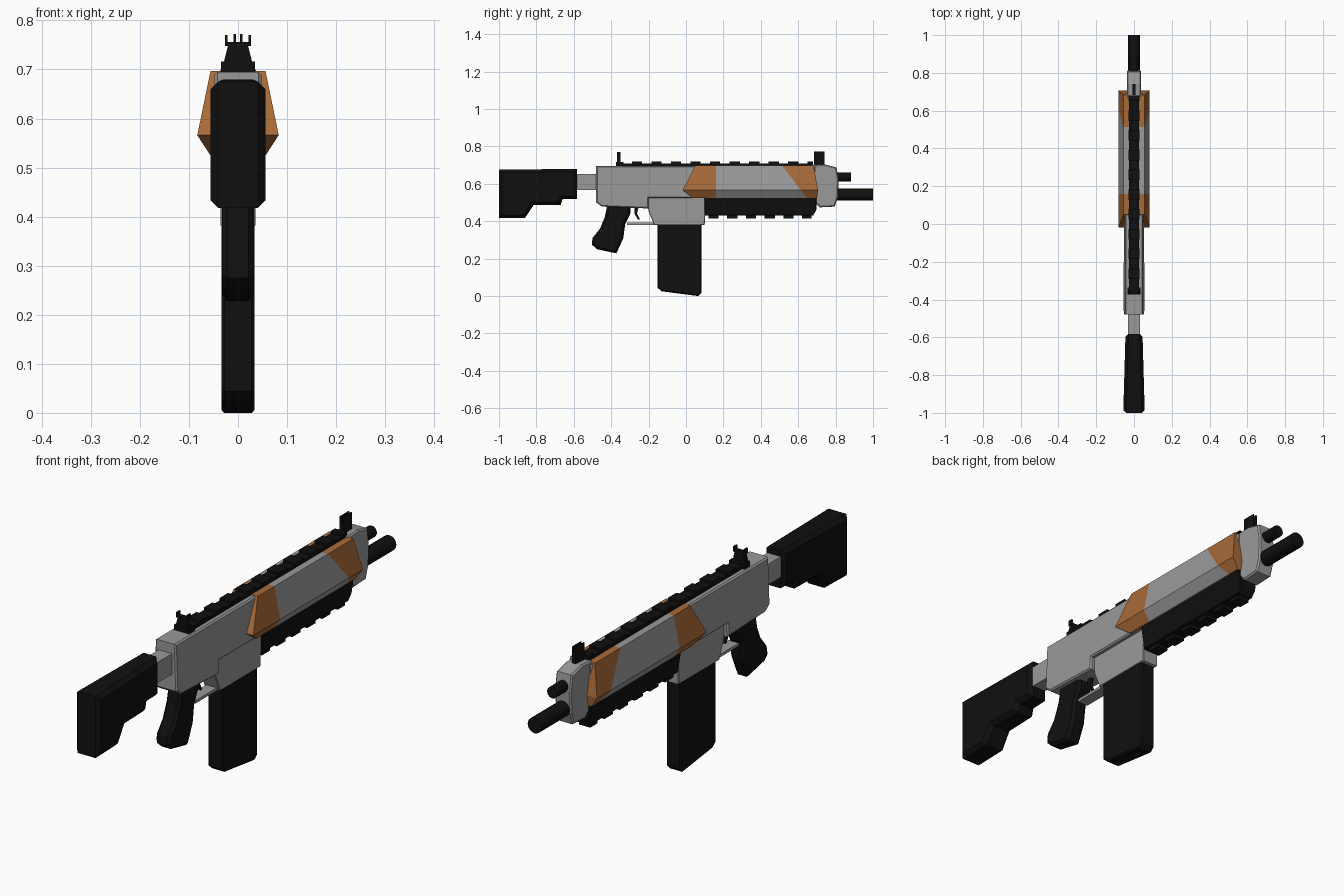
import bpy, bmesh, math
from mathutils import Vector

if "Cube" in bpy.data.objects:
    bpy.data.objects.remove(bpy.data.objects["Cube"])


def material(name, rgb):
    m = bpy.data.materials.new(name)
    m.diffuse_color = (*rgb, 1)
    m.use_nodes = True
    m.node_tree.nodes["Principled BSDF"].inputs["Base Color"].default_value = m.diffuse_color
    return m


GREY = material("grey metal", (0.32, 0.32, 0.32))
BLACK = material("black polymer", (0.005, 0.005, 0.005))
BROWN = material("orange brown paint", (0.39, 0.145, 0.04))


def finish(name, bm, mats, bevel=0.0):
    bmesh.ops.recalc_face_normals(bm, faces=bm.faces[:])
    if bevel:
        edges = [e for e in bm.edges if len(e.link_faces) == 2
                 and any(abs(f.normal.x) > 0.7 for f in e.link_faces)
                 and not all(abs(f.normal.x) > 0.7 for f in e.link_faces)]
        bmesh.ops.bevel(bm, geom=edges, offset=bevel, segments=1, affect='EDGES')
    mesh = bpy.data.meshes.new(name)
    bm.to_mesh(mesh)
    bm.free()
    ob = bpy.data.objects.new(name, mesh)
    bpy.context.collection.objects.link(ob)
    for m in mats:
        mesh.materials.append(m)
    return ob


def prism(name, profile, width, mat, bevel=0.0, x=0.0):
    """Side profile (y, z) given thickness; width is a half width or a function of y, z."""
    w = width if callable(width) else (lambda y, z: width)
    bm = bmesh.new()
    left = [bm.verts.new((x - w(y, z), y, z)) for y, z in profile]
    right = [bm.verts.new((x + w(y, z), y, z)) for y, z in profile]
    bm.faces.new(left)
    bm.faces.new(right[::-1])
    for i in range(len(profile)):
        j = (i + 1) % len(profile)
        bm.faces.new((left[i], right[i], right[j], left[j]))
    return finish(name, bm, [mat], bevel)


def box(name, y0, y1, z0, z1, w, mat, x=0.0, bevel=0.0):
    return prism(name, [(y0, z0), (y1, z0), (y1, z1), (y0, z1)], w, mat, bevel, x)


def tube(name, r, y0, y1, z):
    bpy.ops.mesh.primitive_cylinder_add(vertices=20, radius=r, depth=y1 - y0,
                                        location=(0, (y0 + y1) / 2, z),
                                        rotation=(math.pi / 2, 0, 0))
    ob = bpy.context.object
    ob.name = name
    ob.data.materials.append(BLACK)
    bpy.ops.object.shade_smooth_by_angle()


# Shoulder stock and its connecting bar
prism("stock", [(-1, 0.675), (-1, 0.418), (-0.86, 0.418), (-0.815, 0.486), (-0.67, 0.486),
                (-0.66, 0.52), (-0.582, 0.52), (-0.582, 0.68)],
      lambda y, z: 0.057 - 0.012 * (y + 1) / 0.42, BLACK, 0.016)
box("stock_bar", -0.6, -0.46, 0.567, 0.653, 0.031, GREY)

# Receiver: slightly wider toward the bottom
prism("receiver", [(-0.48, 0.695), (-0.48, 0.5), (-0.45, 0.478), (-0.2, 0.468), (-0.2, 0.523),
                   (0.69, 0.523), (0.69, 0.695)],
      lambda y, z: 0.054 - 0.035 * (z - 0.5), GREY, 0.006)

# Magazine well and magazine
prism("magazine_well", [(-0.21, 0.53), (-0.2, 0.45), (-0.17, 0.38), (0.1, 0.38), (0.105, 0.53)],
      0.036, GREY, 0.003)
prism("magazine", [(-0.153, 0.4), (-0.153, 0.045), (-0.13, 0.025), (0.065, 0.0), (0.084, 0.018),
                   (0.084, 0.4)], 0.034, BLACK, 0.006)

# Pistol grip, trigger and trigger guard
prism("grip", [(-0.42, 0.49), (-0.295, 0.49), (-0.298, 0.44), (-0.325, 0.385), (-0.335, 0.31),
               (-0.362, 0.25), (-0.372, 0.228), (-0.475, 0.25), (-0.503, 0.275), (-0.5, 0.31),
               (-0.46, 0.36), (-0.435, 0.42)], 0.033, BLACK, 0.012)
prism("trigger", [(-0.275, 0.48), (-0.252, 0.48), (-0.262, 0.44), (-0.247, 0.41),
                  (-0.257, 0.408), (-0.275, 0.44)], 0.007, BLACK)
box("trigger_guard", -0.315, -0.165, 0.38, 0.392, 0.024, GREY)

# Handguard: six-sided shell with pointed ends, painted in two bands
sections = [(0.055, 0.523, 0.04, 0.7), (0.083, 0.566, -0.018, 0.706), (0.056, 0.697, 0.05, 0.682)]
bm = bmesh.new()
rings = [[[bm.verts.new((s * w, y, z)) for y in ys] for w, z, *ys in sections] for s in (-1, 1)]
L, R = rings
for side in rings:
    for a, b in zip(side, side[1:]):
        bm.faces.new((a[0], a[1], b[1], b[0]))
for k in (0, 2):
    bm.faces.new((L[k][0], L[k][1], R[k][1], R[k][0]))
for e in (0, 1):
    for k in (0, 1):
        bm.faces.new((L[k][e], R[k][e], R[k + 1][e], L[k + 1][e]))
slant_co, slant_no = Vector((0, 0.515, 0.695)), Vector((0, 0.13, 0.1))
rear_co, rear_no = Vector((0, 0.16, 0)), Vector((0, 1, 0))
for co, no in ((slant_co, slant_no), (rear_co, rear_no)):
    bmesh.ops.bisect_plane(bm, geom=bm.verts[:] + bm.edges[:] + bm.faces[:],
                           plane_co=co, plane_no=no)
for f in bm.faces:
    c = f.calc_center_median()
    f.material_index = int(c.y < 0.16 or (c - slant_co).dot(slant_no) > 0)
finish("handguard", bm, [GREY, BROWN])

# Lower handguard with ribbed rail
prism("lower_handguard", [(0.1, 0.54), (0.1, 0.43), (0.68, 0.43), (0.697, 0.46), (0.697, 0.54)],
      lambda y, z: 0.035 + 0.15 * (z - 0.43), BLACK, 0.004)
for i in range(6):
    y = 0.12 + i * 0.1
    box(f"lower_rail_rib_{i + 1}", y, min(y + 0.055, 0.67), 0.415, 0.435, 0.026, BLACK)

# Top rail with ribs
box("top_rail", -0.37, 0.68, 0.69, 0.709, 0.026, BLACK)
for i in range(10):
    y = -0.28 + i * 0.1045
    box(f"top_rail_rib_{i + 1}", y - 0.01, min(y + 0.045, 0.68), 0.705, 0.718, 0.028, BLACK)

# Muzzle block, barrel and upper tube
prism("muzzle_block", [(0.67, 0.7), (0.74, 0.704), (0.805, 0.688), (0.816, 0.62), (0.812, 0.53),
                       (0.795, 0.478), (0.715, 0.474), (0.67, 0.52)], 0.037, GREY, 0.006)
tube("barrel", 0.032, 0.78, 1.0, 0.543)
tube("upper_tube", 0.024, 0.78, 0.883, 0.636)

# Rear sight: tapered post with two ears
box("rear_sight_base", -0.373, -0.335, 0.695, 0.716, 0.035, BLACK)
prism("rear_sight_post", [(-0.37, 0.71), (-0.35, 0.71), (-0.35, 0.755), (-0.37, 0.755)],
      lambda y, z: 0.03 - 0.25 * (z - 0.71), BLACK)
box("rear_sight_bar", -0.37, -0.35, 0.748, 0.756, 0.027, BLACK)
for s, side in ((-1, "left"), (1, "right")):
    box(f"rear_sight_ear_{side}", -0.37, -0.35, 0.75, 0.77, 0.003, BLACK, x=s * 0.024)
    # Front sight fins
    box(f"front_sight_fin_{side}", 0.684, 0.741, 0.745, 0.772, 0.0025, BLACK, x=s * 0.0065)
box("front_sight_base", 0.684, 0.741, 0.69, 0.75, 0.009, BLACK)
